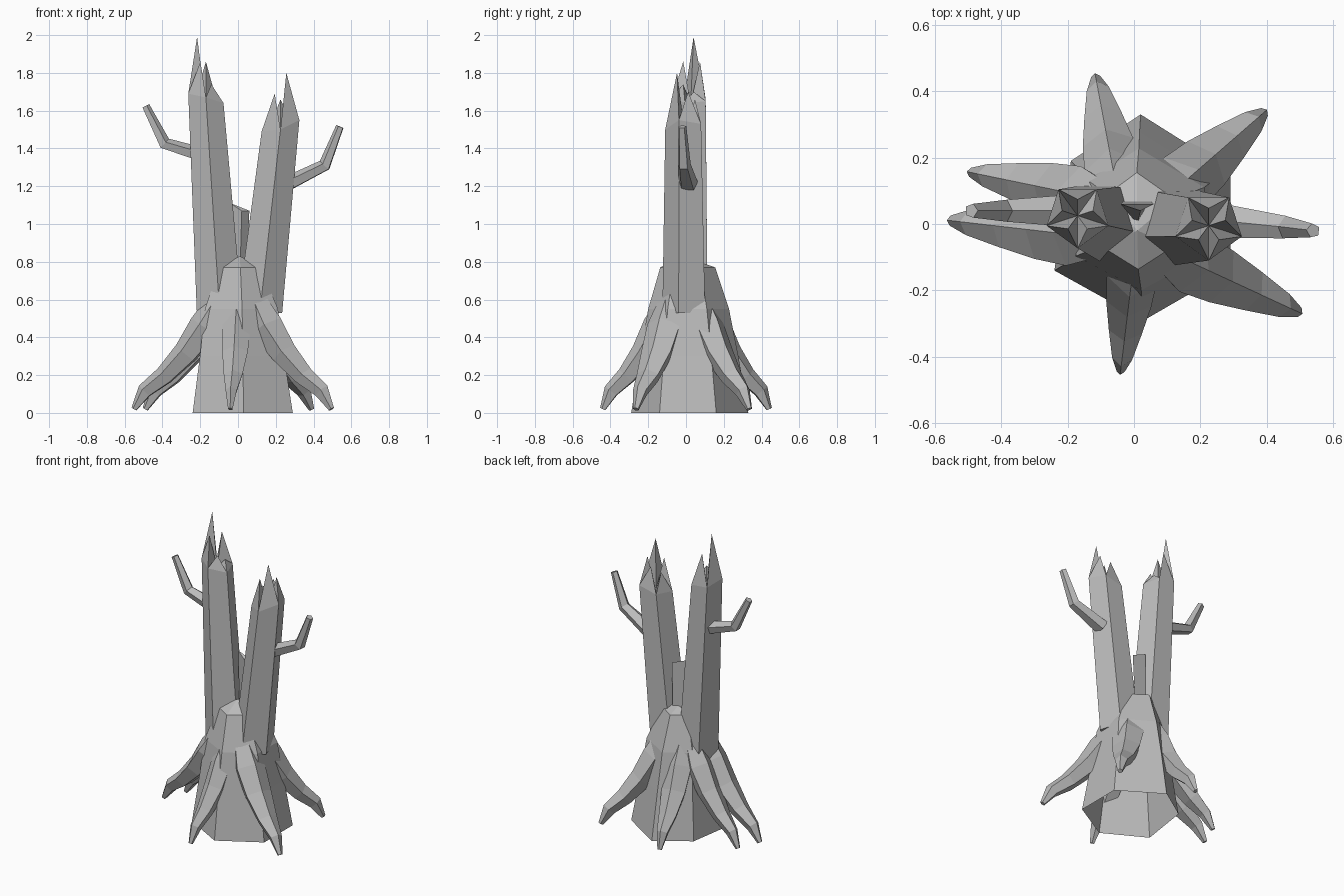
import bpy, bmesh, math
from mathutils import Vector

if "Cube" in bpy.data.objects:
    bpy.data.objects.remove(bpy.data.objects["Cube"])

wood = bpy.data.materials.new("grey_wood")
wood.diffuse_color = (0.5, 0.5, 0.5, 1)
wood.use_nodes = True
wood.node_tree.nodes["Principled BSDF"].inputs["Base Color"].default_value = wood.diffuse_color


def finish(name, bm):
    bmesh.ops.recalc_face_normals(bm, faces=bm.faces)
    me = bpy.data.meshes.new(name)
    bm.to_mesh(me)
    bm.free()
    me.materials.append(wood)
    ob = bpy.data.objects.new(name, me)
    bpy.context.collection.objects.link(ob)
    return ob


def skin(bm, rings):
    """Join successive vertex rings with side faces."""
    n = len(rings[0])
    for a, b in zip(rings, rings[1:]):
        for i in range(n):
            j = (i + 1) % n
            bm.faces.new((a[i], a[j], b[j], b[i]))


def limb(name, path, sides=5, turn=90):
    """Tapered tube; path points are (x, y, z, half_width, half_thickness)."""
    bm = bmesh.new()
    pts = [Vector(p[:3]) for p in path]
    rings = []
    for k, p in enumerate(path):
        t = (pts[min(k + 1, len(pts) - 1)] - pts[max(k - 1, 0)]).normalized()
        side = Vector((t.y, -t.x, 0)).normalized()
        up = side.cross(t)
        ring = []
        for i in range(sides):
            a = math.radians(turn) + math.tau * i / sides
            co = pts[k] + side * (p[3] * math.cos(a)) + up * (p[4] * math.sin(a))
            co.z = max(co.z, 0.005)
            ring.append(bm.verts.new(co))
        rings.append(ring)
    skin(bm, rings)
    bm.faces.new(rings[0])
    bm.faces.new(rings[-1])
    return finish(name, bm)


def stem(name, base, top, r0, r1, rim, tips):
    """Five-sided stem; each side ends in a jagged point around a star-shaped hollow."""
    bm = bmesh.new()
    dirs = [Vector((math.cos(a), math.sin(a), 0))
            for a in (math.radians(270 + 72 * i) for i in range(5))]
    base, top = Vector(base), Vector(top)
    low = [bm.verts.new(base + d * r0) for d in dirs]
    high, peaks = [], []
    for i, d in enumerate(dirs):
        co = top + d * r1
        co.z = rim[i]
        high.append(bm.verts.new(co))
        co = top + (d + dirs[(i + 1) % 5]).normalized() * r1 * 0.5
        co.z = tips[i]
        peaks.append(bm.verts.new(co))
    skin(bm, [low, high])
    bm.faces.new(low)
    heart = bm.verts.new(top)
    for i in range(5):
        j = (i + 1) % 5
        bm.faces.new((high[i], high[j], peaks[i]))
        bm.faces.new((peaks[i], high[j], heart))
        bm.faces.new((high[i], peaks[i], heart))
    return finish(name, bm)


# Six-sided flaring trunk base, open underneath, closed by a low peak
bm = bmesh.new()
foot = [(0.03, -0.29), (0.29, -0.14), (0.29, 0.16),
        (0.02, 0.33), (-0.19, 0.19), (-0.24, -0.14)]
rings = []
for z, sx, sy in ((0, 1, 1), (0.3, 0.84, 0.84), (0.55, 0.73, 0.69), (0.77, 0.42, 0.47)):
    rings.append([bm.verts.new((x * sx, y * sy, z)) for x, y in foot])
skin(bm, rings)
peak = bm.verts.new((0.01, -0.02, 0.83))
for i in range(6):
    bm.faces.new((rings[-1][i], rings[-1][(i + 1) % 6], peak))
finish("trunk_base", bm)

# Two leaning broken stems
stem("left_stem", (-0.09, 0.01, 0.42), (-0.17, 0.025, 1.64), 0.13, 0.098,
     (1.67, 1.64, 1.65, 1.66, 1.69), (1.74, 1.70, 1.86, 1.99, 1.86))
stem("right_stem", (0.115, 0.0, 0.53), (0.225, -0.005, 1.48), 0.125, 0.105,
     (1.50, 1.55, 1.53, 1.50, 1.49), (1.80, 1.70, 1.66, 1.62, 1.69))

# Splinter in the fork
bm = bmesh.new()
top = [bm.verts.new(c) for c in ((-0.04, 0.06, 1.11), (0.06, 0.06, 1.07), (0.02, 0.04, 1.07))]
bot = [bm.verts.new(c) for c in ((-0.03, 0.07, 0.72), (0.05, 0.07, 0.72), (0.01, 0.0, 0.72))]
skin(bm, [bot, top])
bm.faces.new(top)
bm.faces.new(bot)
finish("fork_splinter", bm)

# Roots: (start x, start y, tip x, tip y, width factor)
roots = {
    "left_root": (-0.03, -0.05, -0.55, 0.01, 1.0),
    "back_left_root": (-0.03, 0.06, -0.49, 0.155, 0.9),
    "back_root": (-0.04, 0.04, -0.115, 0.44, 0.9),
    "back_right_root": (0.04, 0.03, 0.39, 0.335, 1.0),
    "front_right_root": (0.03, -0.05, 0.495, -0.265, 1.0),
    "front_root": (0.01, -0.03, -0.04, -0.44, 0.8),
}
# fraction along the root, height, half width, half thickness
profile = ((0.10, 0.62, 0.06, 0.06), (0.27, 0.455, 0.10, 0.09), (0.47, 0.315, 0.09, 0.07),
           (0.69, 0.195, 0.066, 0.054), (0.89, 0.115, 0.04, 0.043), (1.0, 0.02, 0.016, 0.016))
for name, (sx, sy, tx, ty, w) in roots.items():
    limb(name, [(sx + (tx - sx) * f, sy + (ty - sy) * f, z, hw * w, ht)
                for f, z, hw, ht in profile])

# Bent bare branches
limb("right_branch", [(0.26, 0.01, 1.21, 0.055, 0.042), (0.46, -0.01, 1.31, 0.036, 0.036),
                      (0.54, -0.02, 1.515, 0.022, 0.022)])
limb("left_branch", [(-0.21, 0.04, 1.37, 0.05, 0.04), (-0.39, 0.04, 1.425, 0.035, 0.036),
                     (-0.49, 0.04, 1.625, 0.022, 0.022)])
